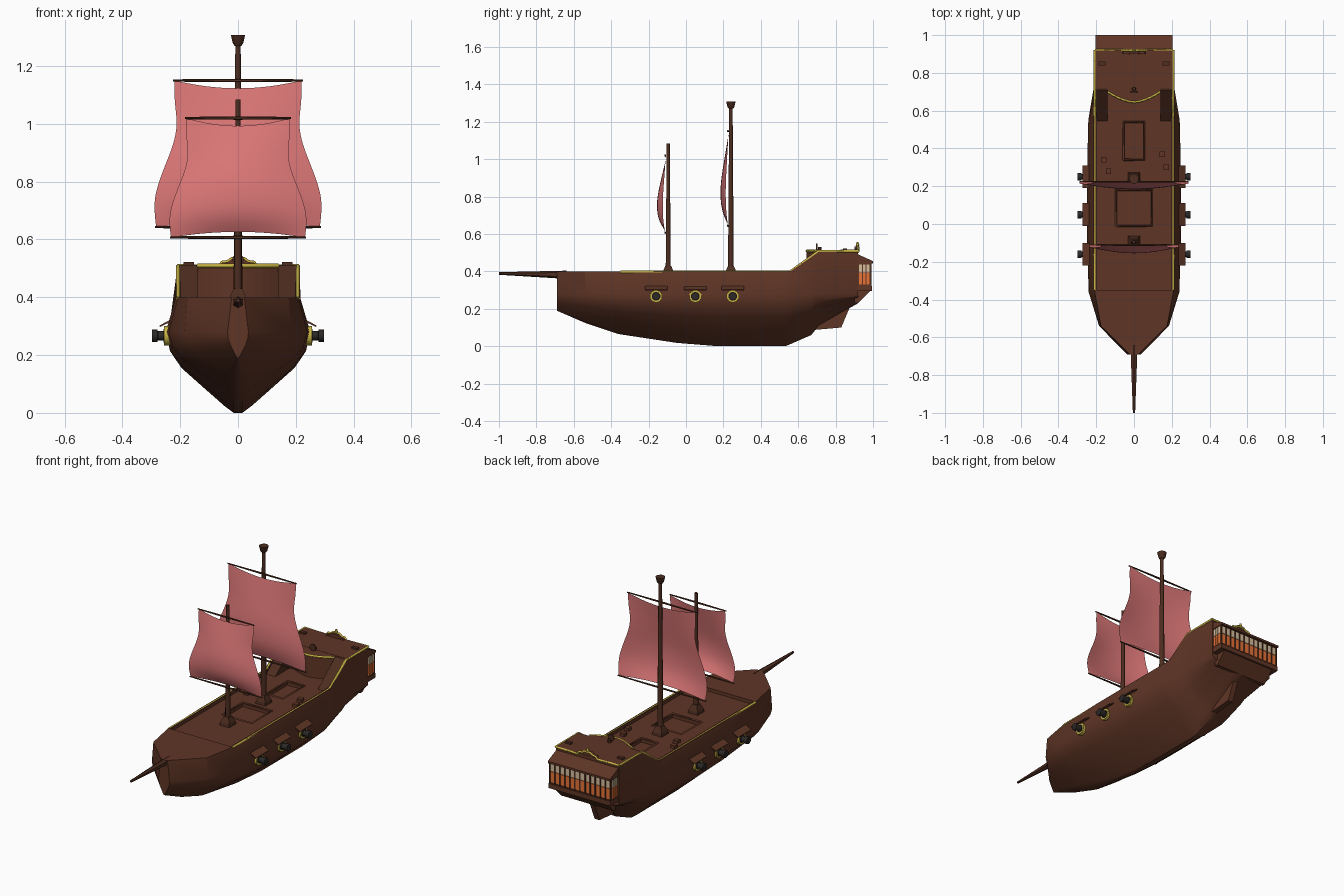
import bpy, bmesh, math
from mathutils import Vector

if "Cube" in bpy.data.objects:
    bpy.data.objects.remove(bpy.data.objects["Cube"])


def mat(name, r, g, b):
    m = bpy.data.materials.new(name)
    m.diffuse_color = (r, g, b, 1)
    m.use_nodes = True
    m.node_tree.nodes["Principled BSDF"].inputs["Base Color"].default_value = m.diffuse_color
    return m


WOOD = mat("hull_brown", 0.115, 0.036, 0.019)
DARK = mat("mast_brown", 0.075, 0.026, 0.014)
SAIL = mat("sail_pink", 0.74, 0.19, 0.19)
GOLD = mat("trim_yellow", 0.60, 0.47, 0.06)
IRON = mat("cannon_black", 0.025, 0.022, 0.02)
CREAM = mat("pane_cream", 0.66, 0.52, 0.34)
ORANGE = mat("pane_orange", 0.80, 0.17, 0.035)


def finish(name, bm, m):
    bmesh.ops.recalc_face_normals(bm, faces=bm.faces)
    me = bpy.data.meshes.new(name)
    bm.to_mesh(me)
    bm.free()
    me.materials.append(m)
    ob = bpy.data.objects.new(name, me)
    bpy.context.collection.objects.link(ob)
    return ob


def activate(ob):
    bpy.ops.object.select_all(action='DESELECT')
    ob.select_set(True)
    bpy.context.view_layer.objects.active = ob


def smooth(ob, deg):
    activate(ob)
    bpy.ops.object.shade_smooth_by_angle(angle=math.radians(deg))


def loft(name, rings, m):
    """Skin closed rings of points and cap both ends."""
    bm = bmesh.new()
    vs = [[bm.verts.new(p) for p in r] for r in rings]
    n = len(vs[0])
    for a, b in zip(vs, vs[1:]):
        for i in range(n):
            j = (i + 1) % n
            bm.faces.new((a[i], a[j], b[j], b[i]))
    bm.faces.new(vs[0])
    bm.faces.new(vs[-1])
    return finish(name, bm, m)


def box(name, x, y, z, m):
    return loft(name, [[(x[0], y[0], k), (x[1], y[0], k), (x[1], y[1], k), (x[0], y[1], k)] for k in z], m)


def side_prism(name, profile, x0, x1, m):
    return loft(name, [[(x, y, z) for y, z in profile] for x in (x0, x1)], m)


def spindle(name, a, b, radii, n, m):
    """Round part between a and b; radii = (fraction, radius) pairs."""
    a, b = Vector(a), Vector(b)
    q = (b - a).to_track_quat('Z', 'Y')
    rings = []
    for t, r in radii:
        c = a.lerp(b, t)
        rings.append([c + q @ Vector((r * math.cos((i + .5) * math.tau / n), r * math.sin((i + .5) * math.tau / n), 0))
                      for i in range(n)])
    ob = loft(name, rings, m)
    if n > 6:
        smooth(ob, 50)
    return ob


def tube(name, pts, r, m):
    cu = bpy.data.curves.new(name, 'CURVE')
    cu.dimensions = '3D'
    cu.bevel_depth = r
    cu.bevel_resolution = 0
    cu.use_fill_caps = True
    sp = cu.splines.new('POLY')
    sp.points.add(len(pts) - 1)
    for p, c in zip(sp.points, pts):
        p.co = (*c, 1)
    cu.materials.append(m)
    ob = bpy.data.objects.new(name, cu)
    bpy.context.collection.objects.link(ob)
    return ob


# Hull: stations of (y, keel z, widest, top width, top z)
STATIONS = [(-.69, .19, .036, .022, .40), (-.54, .125, .185, .175, .40), (-.36, .065, .24, .208, .40),
            (-.05, .018, .25, .215, .40), (.15, .002, .25, .215, .40), (.53, 0, .243, .215, .40),
            (.56, .012, .24, .215, .402), (.67, .06, .222, .213, .48), (.71, .11, .215, .212, .512),
            (.92, .23, .206, .206, .512)]
SECTION = [(.06, 0), (.2, .09), (.48, .31), (.78, .55), (.94, .76), (1, 1)]
rings = []
for y, k, w, wt, top in STATIONS:
    half = [(w * u, k + (.28 - k) * v) for u, v in SECTION] + [(wt, top)]
    rings.append([(x, y, z) for x, z in reversed(half)] + [(-x, y, z) for x, z in half])
hull = loft("hull", rings, WOOD)

# Sunken main deck and hatches
for nm, x, y, z in (("deck_cut", .197, (-.35, .72), .38), ("hatch_cut", .095, (-.01, .18), .355),
                    ("hatch_cut", .055, (.34, .54), .355)):
    cutter = box(nm, (-x, x), y, (z, .8), WOOD)
    cutter.hide_render = True
    md = hull.modifiers.new(nm, 'BOOLEAN')
    md.operation = 'DIFFERENCE'
    md.solver = 'EXACT'
    md.object = cutter
    activate(hull)
    bpy.ops.object.modifier_apply(modifier=md.name)
    bpy.data.objects.remove(cutter)
smooth(hull, 30)
for y0, y1, x in ((-.01, .18, .095), (.34, .54, .055)):
    tube("hatch_coaming", [(-x, y0, .38), (x, y0, .38), (x, y1, .38), (-x, y1, .38), (-x, y0, .38)], .006, WOOD)

# Raised stern deck with curved front edge and side ramps
edge = [(.14 * i / 5, .645 + .055 * (abs(i) / 5) ** 1.6) for i in range(-5, 6)]
loft("stern_deck", [[(x, y, z) for x, y in edge] + [(.14, .73, z), (-.14, .73, z)] for z in (.37, .511)], WOOD)
tube("stern_deck_trim", [(x, y, .509) for x, y in edge], .007, GOLD)
for s in (-1, 1):
    side_prism("stair_ramp", [(.54, .375), (.725, .375), (.725, .511), (.71, .511)], s * .139, s * .198, DARK)
    tube("rail_trim", [(s * .207, y, z - .004) for y, z in
                       ((-.35, .40), (.555, .40), (.71, .512), (.92, .512))], .008, GOLD)
    box("stern_cleat", (s * .17 - .018, s * .17 + .018), (.84, .86), (.505, .522), DARK)

# Helm and deck clutter
spindle("helm_post", (0, .715, .505), (0, .715, .53), [(0, .012), (1, .009)], 6, DARK)
spindle("helm_wheel", (0, .695, .532), (0, .703, .532), [(0, .02), (1, .02)], 8, DARK)
for x, y in ((-.16, .34), (-.135, .28), (.17, .30), (.15, .37)):
    box("deck_crate", (x - .014, x + .014), (y - .014, y + .014), (.375, .398), WOOD)

# Stern crest and trim
crest = [(-.065, .505), (-.055, .52), (-.035, .522), (-.02, .533), (.02, .533), (.035, .522), (.055, .52), (.065, .505)]
loft("stern_crest", [[(x, y, z) for x, z in crest] for y in (.90, .918)], WOOD)
tube("crest_trim", [(-.207, .92, .508)] + [(x, .92, z) for x, z in crest] + [(.207, .92, .508)], .007, GOLD)
spindle("crest_finial", (0, .917, .525), (0, .917, .557), [(0, .006), (.5, .01), (1, .004)], 6, GOLD)

# Stern gallery with windows on three sides
box("gallery", (-.198, .198), (.90, .985), (.295, .455), WOOD)
side_prism("gallery_roof", [(.90, .492), (.922, .49), (1.0, .455), (1.0, .443), (.90, .443)], -.203, .203, WOOD)
box("gallery_sill", (-.202, .202), (.90, .995), (.295, .322), WOOD)
side_prism("gallery_bracket", [(.90, .23), (.92, .23), (.985, .296), (.90, .296)], -.17, .17, WOOD)
BANDS = ((ORANGE, .33, .392), (CREAM, .395, .438))
for m, z0, z1 in BANDS:
    for i in range(12):
        c = -.1815 + .033 * i
        box("stern_pane", (c - .012, c + .012), (.984, .989), (z0, z1), m)
    for s in (-1, 1):
        for i in range(3):
            c = .933 + .02 * i
            box("side_pane", (s * .196, s * .202), (c - .0075, c + .0075), (z0, z1), m)
for i in range(13):
    c = -.198 + .033 * i
    box("window_post", (c - .004, c + .004), (.98, .992), (.32, .445), DARK)

# Rudder and bowsprit
side_prism("rudder", [(.66, .085), (.83, .10), (.885, .23), (.70, .27)], -.016, .016, WOOD)
spindle("bowsprit", (0, -.64, .382), (0, -1.0, .389), [(0, .022), (1, .007)], 6, DARK)

# Masts with flared feet and a lookout cup
spindle("main_mast", (0, .24, .37), (0, .24, 1.28), [(0, .017), (1, .010)], 8, DARK)
spindle("fore_mast", (0, -.095, .37), (0, -.095, 1.085), [(0, .015), (1, .009)], 8, DARK)
spindle("lookout", (0, .24, 1.27), (0, .24, 1.308), [(0, .013), (.2, .019), (1, .027)], 8, DARK)
for y in (.24, -.095):
    spindle("mast_foot", (0, y, .37), (0, y, .43), [(0, .046), (.45, .042), (1, .022)], 4, DARK)

# Sails: (fraction down, width factor, belly depth)
ROWS = [(0, 1.02, .002), (.15, 1.02, .013), (.3, .96, .025), (.45, 1.04, .037),
        (.6, 1.19, .046), (.78, 1.34, .044), (.9, 1.34, .03), (1, 1.31, .01)]


def sail(name, y0, top, bottom, w, belly):
    bm = bmesh.new()
    grid = []
    for t, f, d in ROWS:
        row = []
        for i in range(-3, 4):
            u = i / 3
            bow = 1 - u * u
            z = top + (bottom - top) * t + bow * (.02 * t ** 4 - .028 * (1 - t) ** 4)
            row.append(bm.verts.new((w * f * u, y0 - belly * d * (.35 + .65 * bow), z)))
        grid.append(row)
    for a, b in zip(grid, grid[1:]):
        for i in range(6):
            bm.faces.new((a[i], a[i + 1], b[i + 1], b[i]))
    ob = finish(name, bm, SAIL)
    for p in ob.data.polygons:
        p.use_smooth = True
    md = ob.modifiers.new("soft", 'SUBSURF')
    md.levels = md.render_levels = 2
    md.boundary_smooth = 'PRESERVE_CORNERS'
    for nm, z, h in (("upper_yard", top, w * 1.04), ("lower_yard", bottom, w * 1.33)):
        spindle(nm, (-h, y0 - .004, z), (h, y0 - .004, z), [(0, .004), (.5, .006), (1, .004)], 6, DARK)


sail("main_sail", .228, 1.15, .643, .216, 1.0)
sail("fore_sail", -.107, 1.02, .607, .177, 1.1)

# Gun ports: ring, cannon and lid on each side
for s in (-1, 1):
    for y in (-.16, .05, .25):
        z = .267
        spindle("port_ring", (s * .235, y, z), (s * .256, y, z), [(0, .034), (1, .034)], 10, GOLD)
        spindle("port_hole", (s * .24, y, z), (s * .258, y, z), [(0, .024), (1, .024)], 10, IRON)
        spindle("cannon", (s * .23, y, z), (s * .298, y, z),
                [(0, .017), (.7, .016), (.72, .021), (1, .021)], 10, IRON)
        loft("port_lid", [[(s * .235, yy, .322), (s * .272, yy, .302), (s * .27, yy, .297), (s * .235, yy, .314)]
                          for yy in (y - .06, y + .06)], WOOD)
